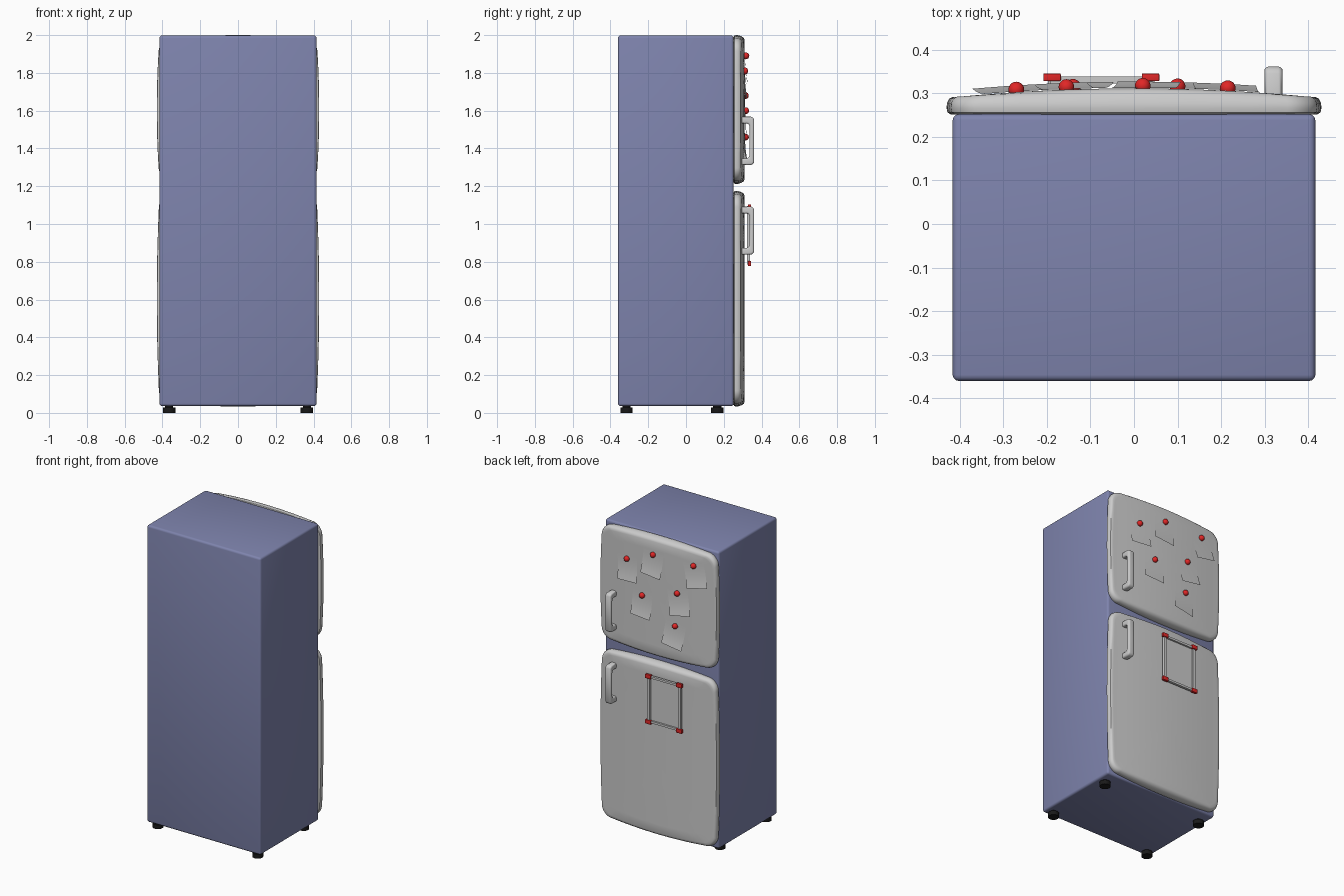
import bpy, bmesh, math
from mathutils import Matrix, Vector

if "Cube" in bpy.data.objects:
    bpy.data.objects.remove(bpy.data.objects["Cube"])


def material(name, rgb):
    m = bpy.data.materials.new(name)
    m.diffuse_color = (*rgb, 1)
    m.use_nodes = True
    m.node_tree.nodes["Principled BSDF"].inputs["Base Color"].default_value = m.diffuse_color
    return m


BLUE = material("blue_paint", (0.21, 0.23, 0.42))
RED = material("red_plastic", (0.75, 0.02, 0.02))
BLACK = material("black_rubber", (0.01, 0.01, 0.01))


def finish(bm, name, mat=None, bevel=0, segments=3, angle=40):
    if bevel:
        bmesh.ops.bevel(bm, geom=bm.edges[:], offset=bevel, segments=segments,
                        profile=0.5, affect='EDGES', clamp_overlap=True)
    bmesh.ops.recalc_face_normals(bm, faces=bm.faces[:])
    me = bpy.data.meshes.new(name)
    bm.to_mesh(me)
    bm.free()
    ob = bpy.data.objects.new(name, me)
    bpy.context.collection.objects.link(ob)
    if mat:
        me.materials.append(mat)
    bpy.context.view_layer.objects.active = ob
    bpy.ops.object.select_all(action='DESELECT')
    ob.select_set(True)
    bpy.ops.object.shade_smooth_by_angle(angle=math.radians(angle))
    return ob


def box(name, lo, hi, mat=None, bevel=0):
    bm = bmesh.new()
    lo, hi = Vector(lo), Vector(hi)
    bmesh.ops.create_cube(bm, size=1)
    for v in bm.verts:
        v.co = (lo + hi) / 2 + Vector(a * b for a, b in zip(v.co, hi - lo))
    return finish(bm, name, mat, bevel)


def door_y(x):
    return 0.289 + 0.022 * (1 - (x / 0.43) ** 2)


# Doors: rounded outline with bowed sides, lofted inward to a domed front
def door(name, z0, z1):
    w, h, r = 0.43, (z1 - z0) / 2, 0.065
    zc = (z0 + z1) / 2
    corner = [(w - r + r * math.cos(a), h - r + r * math.sin(a))
              for a in [i * math.pi / 20 for i in range(11)]]
    side = [(w, (h - r) * t) for t in (0.25, 0.5, 0.75)]
    top = [((w - r) * t, h) for t in (0.75, 0.5, 0.25)]
    quad = [(w, 0)] + side + corner + top
    outline = []
    for c, s in ((1, 0), (0, 1), (-1, 0), (0, -1)):
        if c:
            outline += [(c * x, c * z) for x, z in quad]
        else:
            outline += [(-s * x, s * z) for x, z in [(0, h)] + quad[:0:-1]]
    bow = [(x - math.copysign(0.014, x) * (z / h) ** 2 * abs(x) / w,
            z - math.copysign(0.022, z) * (x / w) ** 2 * abs(z) / h) for x, z in outline]
    # inset, y, share of the domed shape
    rings = [(0.010, 0.251, 0), (0.002, 0.256, 0), (0, 0.266, 0), (0.001, 0.277, 0),
             (0.006, 0.287, 0.25), (0.014, 0.293, 0.7), (0.026, 0, 1), (0.08, 0, 1),
             (0.16, 0, 1), (0.25, 0, 1), (0.34, 0, 1)]
    bm = bmesh.new()
    loops = []
    for d, y, k in rings:
        loop = []
        for x, z in bow:
            px, pz = x * (1 - d / w), z * (1 - d / h)
            loop.append(bm.verts.new((px, y * (1 - k) + door_y(px) * k, pz + zc)))
        loops.append(loop)
    n = len(bow)
    for a, b in zip(loops, loops[1:]):
        for i in range(n):
            bm.faces.new((a[i], a[(i + 1) % n], b[(i + 1) % n], b[i]))
    bm.faces.new(loops[0])
    tip = bm.verts.new((0, door_y(0), zc))
    for i in range(n):
        bm.faces.new((loops[-1][i], loops[-1][(i + 1) % n], tip))
    finish(bm, name)


# Handles: C-shaped profile extruded sideways and rounded
def handle(name, z0, z1):
    half = [(0.290, 0), (0.345, 0), (0.355, 0.006), (0.361, 0.016)]
    inner = [(0.336, 0.050), (0.331, 0.040), (0.322, 0.036), (0.290, 0.036)]
    pts = [(y, z0 + d) for y, d in half] + [(y, z1 - d) for y, d in half[::-1]]
    pts += [(y, z1 - d) for y, d in inner[::-1]] + [(y, z0 + d) for y, d in inner]
    bm = bmesh.new()
    face = bm.faces.new([bm.verts.new((0.299, y, z)) for y, z in pts])
    ext = bmesh.ops.extrude_face_region(bm, geom=[face])
    for v in ext["geom"]:
        if isinstance(v, bmesh.types.BMVert):
            v.co.x = 0.341
    rim = [e for e in bm.edges if abs(e.verts[0].co.x - e.verts[1].co.x) < 1e-5]
    bmesh.ops.bevel(bm, geom=rim, offset=0.010, segments=4, profile=0.5, affect='EDGES')
    finish(bm, name, angle=50)


# Notes: small sheets turned a little, curling away from the door at the bottom
def note(name, x, z, tilt):
    bm = bmesh.new()
    n, w, h = 6, 0.145, 0.16
    rot = Matrix.Rotation(math.radians(tilt), 3, 'Y')
    g = []
    for j in range(n + 1):
        t = j / n
        row = []
        for i in range(n + 1):
            p = rot @ Vector(((i / n - 0.5) * w, 0, 0.018 - h * t))
            px = x + p.x
            row.append(bm.verts.new((px, door_y(px) + 0.0015 + 0.014 * t ** 2.5, z + p.z)))
        g.append(row)
    for j in range(n):
        for i in range(n):
            bm.faces.new((g[j][i], g[j][i + 1], g[j + 1][i + 1], g[j + 1][i]))
    finish(bm, name)


def magnet(name, x, z):
    bm = bmesh.new()
    bmesh.ops.create_uvsphere(bm, u_segments=20, v_segments=12, radius=0.018,
                              matrix=Matrix.Translation((x, door_y(x) + 0.006, z)))
    finish(bm, name, RED)


# Cabinet
box("cabinet", (-0.416, -0.36, 0.036), (0.416, 0.252, 1.998), BLUE, 0.014)

# Feet with a thin stem
for i, (x, y) in enumerate([(a, b) for a in (-0.365, 0.365) for b in (-0.315, 0.165)]):
    bm = bmesh.new()
    for r, za, zb in ((0.033, 0, 0.028), (0.022, 0.02, 0.045)):
        bmesh.ops.create_cone(bm, cap_ends=True, segments=24, radius1=r, radius2=r, depth=zb - za,
                              matrix=Matrix.Translation((x, y, (za + zb) / 2)))
    finish(bm, f"foot_{i + 1}", BLACK)

door("upper_door", 1.212, 2.0)
door("lower_door", 0.034, 1.175)
handle("upper_handle", 1.312, 1.568)
handle("lower_handle", 0.838, 1.092)

# Notes held by round magnets
for i, (x, z, tilt) in enumerate([(0.215, 1.81, -3), (0.02, 1.89, 6), (-0.27, 1.89, -12),
                                  (0.10, 1.60, 4), (-0.155, 1.68, -10), (-0.14, 1.46, 9)]):
    note(f"note_{i + 1}", x, z, -tilt)
    magnet(f"note_magnet_{i + 1}", x, z)

# Picture frame with red corner clips
cx, cz, fw, fh = -0.075, 0.94, 0.118, 0.150
box("picture_sheet", (cx - fw, 0.322, cz - fh), (cx + fw, 0.326, cz + fh))
for s, side in ((-1, "right"), (1, "left")):
    x = cx + s * (fw - 0.005)
    box(f"frame_upright_{side}", (x - 0.009, 0.322, cz - fh), (x + 0.009, 0.338, cz + fh))
    z = cz + s * (fh - 0.003)
    box("frame_bar_" + ("top" if s > 0 else "bottom"),
        (cx - fw, 0.322, z - 0.007), (cx + fw, 0.338, z + 0.007))
    for t in (-1, 1):
        zc = cz + t * fh
        box(f"frame_clip_{side}_{'top' if t > 0 else 'bottom'}",
            (x - 0.020, 0.328, zc - 0.013), (x + 0.020, 0.345, zc + 0.013), RED, 0.002)
